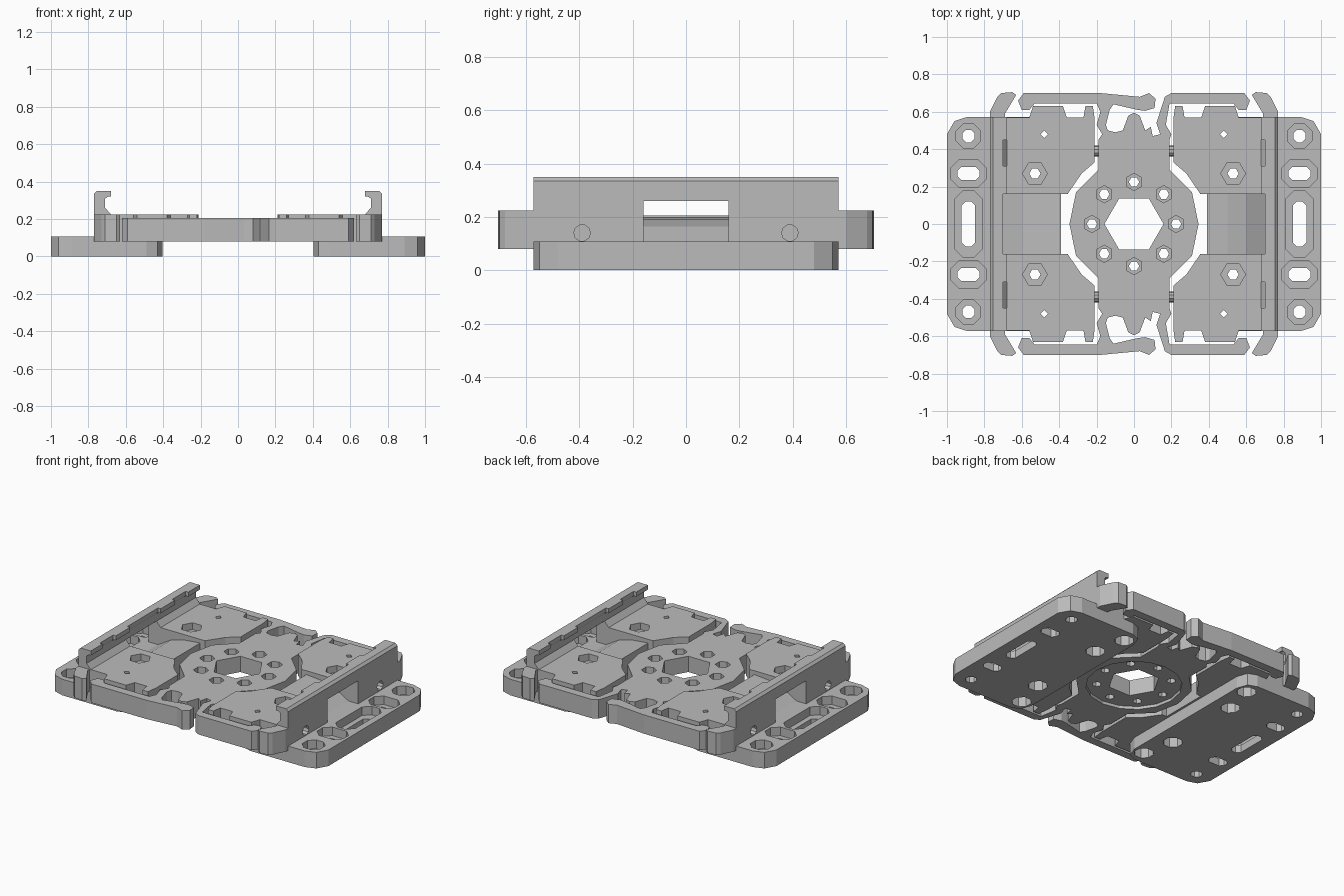
import bpy
import bmesh
import math
from mathutils import Matrix

default_cube = bpy.data.objects.get("Cube")
if default_cube:
    bpy.data.objects.remove(default_cube, do_unlink=True)

grey = bpy.data.materials.new("plain_grey")
grey.use_nodes = True
grey.diffuse_color = (0.5, 0.5, 0.5, 1)
grey.node_tree.nodes["Principled BSDF"].inputs["Base Color"].default_value = (0.5, 0.5, 0.5, 1)


def add_object(name, bm):
    """Turn a bmesh into a finished flat-shaded object."""
    bmesh.ops.remove_doubles(bm, verts=bm.verts, dist=0.0001)
    bmesh.ops.recalc_face_normals(bm, faces=bm.faces)
    mesh = bpy.data.meshes.new(name)
    bm.to_mesh(mesh)
    bm.free()
    mesh.materials.clear()
    mesh.materials.append(grey)
    obj = bpy.data.objects.new(name, mesh)
    bpy.context.collection.objects.link(obj)
    return obj


def plate(name, outline, bottom, top, holes=()):
    """Extrude an outline with holes between two heights."""
    curve = bpy.data.curves.new(name + "_outline", "CURVE")
    curve.dimensions = "2D"
    curve.fill_mode = "BOTH"
    curve.extrude = (top - bottom) / 2
    for loop in (outline, *holes):
        spline = curve.splines.new("POLY")
        spline.points.add(len(loop) - 1)
        for point, (x, y) in zip(spline.points, loop):
            point.co = (x, y, 0, 1)
        spline.use_cyclic_u = True
    helper = bpy.data.objects.new(name + "_outline", curve)
    bpy.context.collection.objects.link(helper)
    bpy.context.view_layer.update()
    evaluated = helper.evaluated_get(bpy.context.evaluated_depsgraph_get())
    mesh = bpy.data.meshes.new_from_object(evaluated)
    bm = bmesh.new()
    bm.from_mesh(mesh)
    bmesh.ops.translate(bm, verts=bm.verts, vec=(0, 0, (bottom + top) / 2))
    for face in bm.faces:
        face.smooth = False
        face.material_index = 0
    bpy.data.objects.remove(helper, do_unlink=True)
    bpy.data.curves.remove(curve)
    bpy.data.meshes.remove(mesh)
    return add_object(name, bm)


def bar(name, profile, start, end, side):
    """Extrude an (x, z) profile along y, on the given side."""
    bm = bmesh.new()
    face = bm.faces.new([bm.verts.new((side * x, start, z)) for x, z in profile])
    grown = bmesh.ops.extrude_face_region(bm, geom=[face], use_keep_orig=True)
    moved = [v for v in grown["geom"] if isinstance(v, bmesh.types.BMVert)]
    bmesh.ops.translate(bm, verts=moved, vec=(0, end - start, 0))
    return add_object(name, bm)


def rod(name, radius, x, y, z, length):
    bm = bmesh.new()
    turn = Matrix.Translation((x, y, z)) @ Matrix.Rotation(math.pi / 2, 4, "Y")
    bmesh.ops.create_cone(bm, cap_ends=True, segments=10, radius1=radius,
                          radius2=radius, depth=length, matrix=turn)
    return add_object(name, bm)


def polygon(x, y, radius, sides, turn=0.0):
    angles = [turn + math.tau * i / sides for i in range(sides)]
    return [(x + radius * math.cos(a), y + radius * math.sin(a)) for a in angles]


def slot(x, y, half_x, half_y):
    """Elongated hole with chamfered ends."""
    c = min(half_x, half_y) * 0.6
    quarter = [(half_x, half_y - c), (half_x - c, half_y)]
    left = [(-a, b) for a, b in reversed(quarter)]
    upper = quarter + left
    return [(x + a, y + b) for a, b in upper + [(-a, -b) for a, b in upper]]


def flip(points, sx, sy):
    return [(sx * x, sy * y) for x, y in points]


# Central body with its spring arms and clips; the rear half is mirrored
body_half = [
    (.345, 0), (.31, .17), (.19, .29), (.19, .45),
    (.2, .48), (.17, .53), (.19, .645), (.53, .645), (.56, .61), (.6, .61),
    (.62, .66), (.59, .7), (.2, .7), (.165, .68), (.12, .54), (.14, .48),
    (.1, .47), (.09, .52), (.06, .5), (.03, .58), (0, .595), (-.03, .58),
    (-.06, .5), (-.1, .49), (-.14, .5), (-.15, .53), (-.13, .61), (-.11, .64),
    (.02, .61), (.06, .605), (.11, .62), (.115, .67), (.08, .7), (.03, .68),
    (-.18, .7), (-.59, .7), (-.62, .66), (-.6, .61), (-.56, .61), (-.53, .645),
    (-.2, .645), (-.18, .6), (-.2, .53), (-.17, .48), (-.19, .45),
    (-.19, .29), (-.31, .17), (-.345, 0),
]
body = body_half + flip(body_half[1:-1], 1, -1)[::-1]
bolt_spots = polygon(0, 0, .225, 8)
centre_hole = polygon(0, 0, .158, 6)
plate("body_underside", body, .08, .1, [polygon(0, 0, .29, 16)])
plate("body_core", body, .1, .14,
      [centre_hole] + [polygon(x, y, .028, 6) for x, y in bolt_spots])
plate("body_top", body, .14, .205,
      [centre_hole] + [polygon(x, y, .046, 6, math.pi / 6) for x, y in bolt_spots])

# Outlines shared by both sides
base_outline = [(.405, .48), (.43, .55), (.49, .573), (.89, .573), (.96, .55), (1, .48)]
base_outline += flip(base_outline, 1, -1)[::-1]
jaw_outline = [
    (.355, .16), (.77, .16), (.77, .6), (.73, .68), (.71, .7), (.65, .705),
    (.63, .69), (.69, .59), (.69, .57), (.56, .57), (.54, .63), (.38, .63),
    (.36, .57), (.27, .57), (.26, .63), (.22, .63), (.21, .56), (.21, .33),
    (.28, .27),
]
ramp_profile = [(.39, .08), (.39, .2), (.5, .19), (.6, .165), (.7, .107), (.7, .08)]
rail_wall = [(.77, .2), (.77, .335), (.755, .35)]
rail_hook = [(.68, .35), (.68, .32), (.695, .32), (.71, .31)]
rail_plain = [(.7, .35), (.7, .325), (.71, .31)]
rail_foot = [(.71, .26), (.68, .225), (.68, .2)]

for side, label in ((1, "left"), (-1, "right")):
    # Base plate: a narrow layer below and wider pockets above
    nut_wells = [polygon(side * x, s * y, .06, 8, math.pi / 8)
                 for x, y in ((.53, .27), (.48, .48)) for s in (1, -1)]
    for layer, low, high, extra in (("lower", 0, .05, 0), ("upper", .05, .107, .035)):
        holes = [slot(side * .885, 0, .036 + extra, .12 + extra * 1.7)]
        for s in (1, -1):
            holes.append(slot(side * .885, s * .27, .06 + extra, .036 + extra))
            holes.append(polygon(side * .885, s * .47, .036 + extra, 8, math.pi / 8))
        plate(f"{label}_base_{layer}", flip(base_outline, side, 1), low, high, holes + nut_wells)

    # Ramp through the middle channel
    bar(f"{label}_channel_ramp", ramp_profile, -.165, .165, side)

    for s, end in ((1, "back"), (-1, "front")):
        # Jaw blocks with a cross-drilled hole
        outline = flip(jaw_outline, side, s)
        eyelet = polygon(side * .48, s * .48, .02, 4)
        jaw = plate(f"{label}_{end}_jaw", outline, .08, .18,
                    [eyelet, polygon(side * .53, s * .27, .03, 6)])
        drill = rod("drill", .031, side * .75, s * .39, .14, .3)
        cut = jaw.modifiers.new("cross_hole", "BOOLEAN")
        cut.operation = "DIFFERENCE"
        cut.solver = "EXACT"
        cut.object = drill
        bpy.context.view_layer.update()
        graph = bpy.context.evaluated_depsgraph_get()
        drilled = bpy.data.meshes.new_from_object(jaw.evaluated_get(graph))
        jaw.modifiers.clear()
        jaw.data = drilled
        bpy.data.objects.remove(drill, do_unlink=True)
        plate(f"{label}_{end}_jaw_top", outline, .18, .225,
              [eyelet, polygon(side * .53, s * .27, .066, 6)])

        # Hooked rail, with a gap in its lip
        for start, stop, lip in ((.16, .31, rail_hook), (.31, .45, rail_plain),
                                 (.45, .573, rail_hook)):
            bar(f"{label}_{end}_rail", rail_wall + lip + rail_foot, s * start, s * stop, side)

        # Pin between jaw and body
        rod(f"{label}_{end}_pin", .03, side * .2, s * .39, .14, .1)

    # Rail bridge above the channel window
    bridge = [(.77, .26)] + rail_wall[1:] + rail_plain + [(.71, .26)]
    bar(f"{label}_rail_bridge", bridge, -.16, .16, side)
